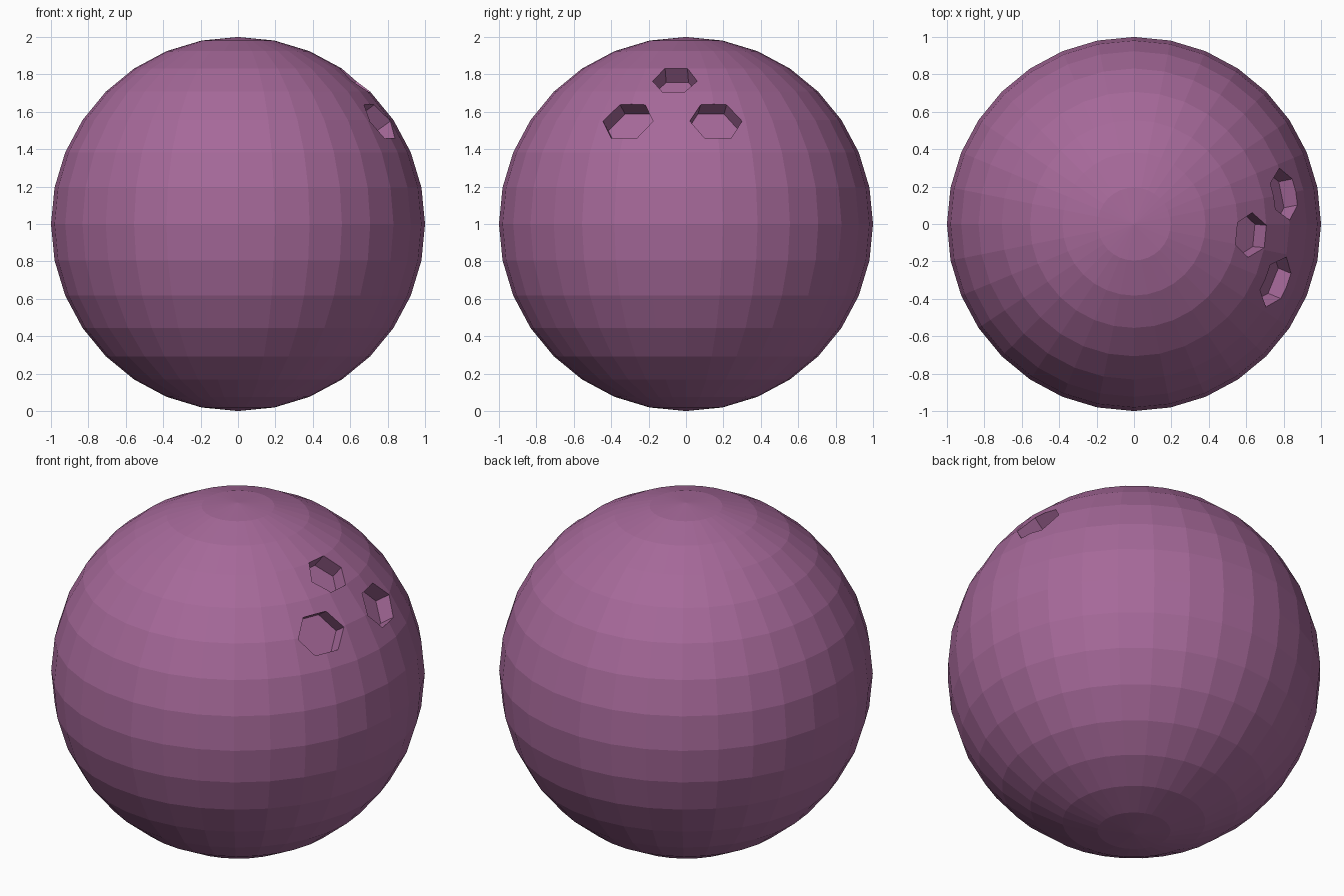
import bpy, bmesh
from math import cos, sin, radians
from mathutils import Vector, Matrix

if "Cube" in bpy.data.objects:
    bpy.data.objects.remove(bpy.data.objects["Cube"])

# Faceted ball
bpy.ops.mesh.primitive_uv_sphere_add(segments=32, ring_count=16, radius=1, location=(0, 0, 1))
ball = bpy.context.object
ball.name = "ball"
mat = bpy.data.materials.new("purple")
mat.diffuse_color = (0.38, 0.14, 0.32, 1)
mat.use_nodes = True
mat.node_tree.nodes["Principled BSDF"].inputs["Base Color"].default_value = mat.diffuse_color
ball.data.materials.append(mat)


# Six-sided plug pointing outward along the given direction
def add_plug(bm, direction, half_width, half_height, floor=0.895, top=1.2):
    d = Vector(direction).normalized()
    side = Vector((0, 0, 1)).cross(d).normalized()
    up = d.cross(side)
    rings = []
    for r in (floor, top):
        ring = []
        for i in range(6):
            a = radians(60 * i)
            p = d * r + side * cos(a) * half_width + up * sin(a) / sin(radians(60)) * half_height
            ring.append(bm.verts.new(p + Vector((0, 0, 1))))
        rings.append(ring)
    low, high = rings
    bm.faces.new(low[::-1])
    bm.faces.new(high)
    for i in range(6):
        j = (i + 1) % 6
        bm.faces.new((low[i], low[j], high[j], high[i]))


# Three finger holes
bm = bmesh.new()
add_plug(bm, (0.63, -0.06, 0.775), 0.12, 0.10)
add_plug(bm, (0.76, -0.31, 0.55), 0.145, 0.108)
add_plug(bm, (0.805, 0.16, 0.55), 0.142, 0.108)
bmesh.ops.recalc_face_normals(bm, faces=bm.faces)
mesh = bpy.data.meshes.new("hole_cutter")
bm.to_mesh(mesh)
bm.free()
mesh.materials.append(mat)
cutter = bpy.data.objects.new("hole_cutter", mesh)
bpy.context.collection.objects.link(cutter)
cutter.hide_render = True

cut = ball.modifiers.new("holes", 'BOOLEAN')
cut.operation = 'DIFFERENCE'
cut.solver = 'EXACT'
cut.object = cutter
bpy.context.view_layer.objects.active = ball
bpy.ops.object.modifier_apply(modifier=cut.name)
bpy.data.objects.remove(cutter)
